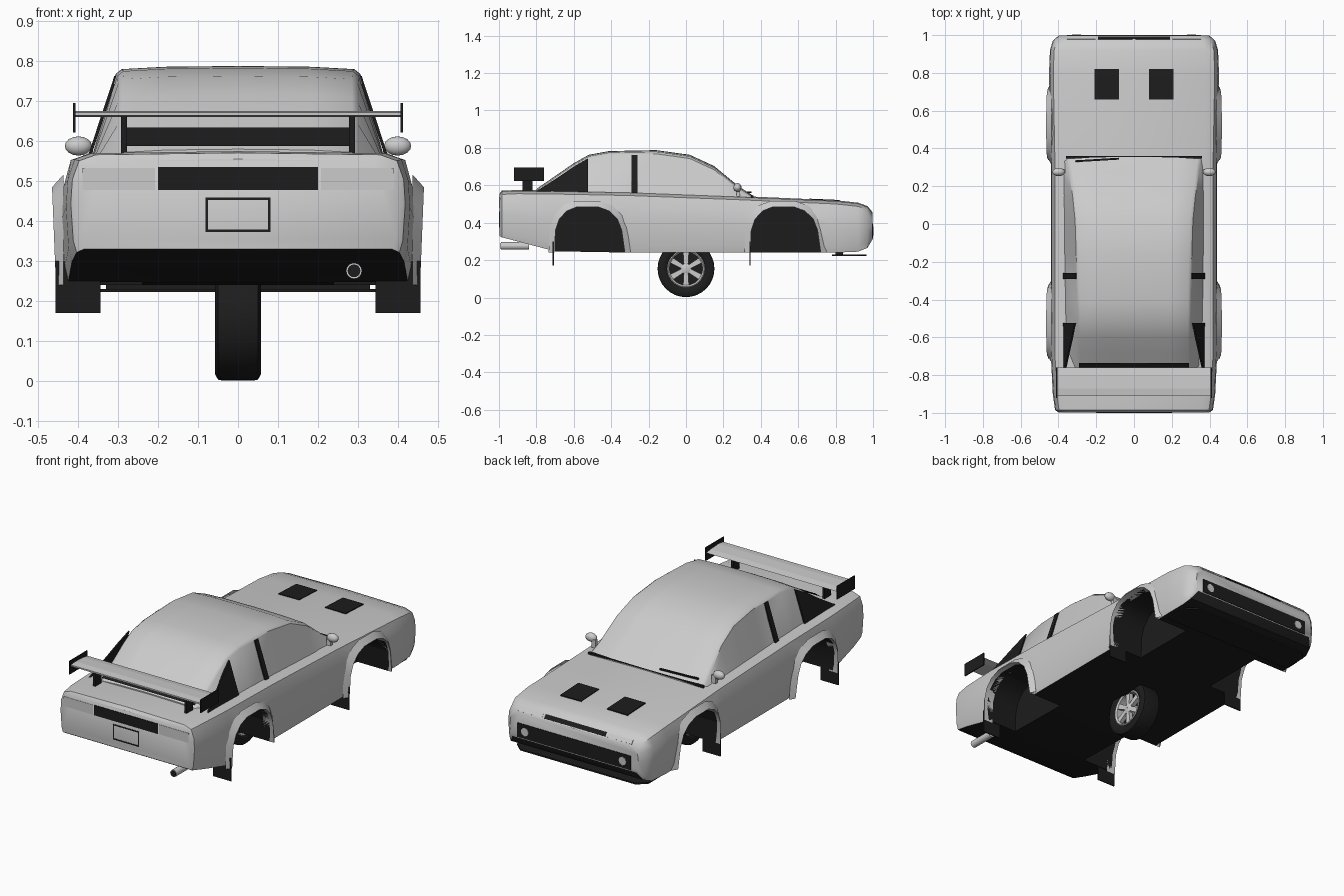
import bpy, bmesh, math
from mathutils import Vector, Matrix

if "Cube" in bpy.data.objects:
    bpy.data.objects.remove(bpy.data.objects["Cube"])

def material(name, v):
    m = bpy.data.materials.new(name)
    m.diffuse_color = (v, v, v, 1)
    m.use_nodes = True
    m.node_tree.nodes["Principled BSDF"].inputs["Base Color"].default_value = m.diffuse_color
    return m

BLACK = material("black_trim", 0.012)
PAINT = material("grey_paint", 0.6)

def mesh(name, verts, faces, mat=None, smooth=None):
    bm = bmesh.new()
    vs = [bm.verts.new(v) for v in verts]
    for f in faces:
        bm.faces.new([vs[i] for i in f])
    bmesh.ops.recalc_face_normals(bm, faces=bm.faces)
    me = bpy.data.meshes.new(name)
    bm.to_mesh(me)
    bm.free()
    ob = bpy.data.objects.new(name, me)
    bpy.context.collection.objects.link(ob)
    if mat:
        me.materials.append(mat)
    if smooth:
        shade(ob, smooth)
    return ob

def shade(ob, deg):
    bpy.ops.object.select_all(action='DESELECT')
    ob.select_set(True)
    bpy.context.view_layer.objects.active = ob
    bpy.ops.object.shade_smooth_by_angle(angle=math.radians(deg))

def box(name, lo, hi, mat=None, rx=0.0, rz=0.0):
    c = (Vector(lo) + Vector(hi)) / 2
    h = (Vector(hi) - Vector(lo)) / 2
    rot = Matrix.Rotation(rz, 3, 'Z') @ Matrix.Rotation(rx, 3, 'X')
    v = [c + rot @ Vector((h.x * a, h.y * b, h.z * d)) for a in (-1, 1) for b in (-1, 1) for d in (-1, 1)]
    return mesh(name, v, [(0, 1, 3, 2), (4, 6, 7, 5), (0, 4, 5, 1), (2, 3, 7, 6), (0, 2, 6, 4), (1, 5, 7, 3)], mat)

def prism(name, pts, axis_pts, mat=None):
    # extrude a closed outline between two placements
    n = len(pts)
    v = [f(p) for f in axis_pts for p in pts]
    faces = [tuple(range(n)), tuple(range(n, 2 * n))]
    faces += [(i, (i + 1) % n, n + (i + 1) % n, n + i) for i in range(n)]
    return mesh(name, v, faces, mat)

def loft(name, rings, mat=None, smooth=35):
    # skin mirrored half sections (x, y, z), first and last point on the centre line
    full = [r + [(-x, y, z) for x, y, z in r[-2:0:-1]] for r in rings]
    n = len(full[0])
    v = [p for r in full for p in r]
    faces = [tuple(range(n)), tuple(range(len(v) - n, len(v)))]
    for k in range(len(full) - 1):
        faces += [(k*n + i, k*n + (i+1) % n, (k+1)*n + (i+1) % n, (k+1)*n + i) for i in range(n)]
    return mesh(name, v, faces, mat, smooth)

def lathe_x(name, prof, centre, n=32, mat=None, closed=True, smooth=35):
    # spin an (x, radius) profile about the x axis
    m = len(prof)
    v = [(centre[0] + x, centre[1] + r * math.cos(2*math.pi*i/n), centre[2] + r * math.sin(2*math.pi*i/n))
         for i in range(n) for x, r in prof]
    faces = [(i*m + j, i*m + (j+1) % m, ((i+1) % n)*m + (j+1) % m, ((i+1) % n)*m + j)
             for i in range(n) for j in range(m if closed else m - 1)]
    return mesh(name, v, faces, mat, smooth)

def cyl_y(name, c, r, y0, y1, n=16, mat=None):
    pts = [(c[0] + r*math.cos(2*math.pi*i/n), c[1] + r*math.sin(2*math.pi*i/n)) for i in range(n)]
    return prism(name, pts, [lambda p: (p[0], y0, p[1]), lambda p: (p[0], y1, p[1])], mat)

# Lower body: sections of (y, half width, top, bottom)
stations = [(-.997, .40, .55, .33), (-.985, .418, .566, .322), (-.9, .43, .57, .30), (-.7, .44, .568, .247),
            (-.3, .44, .56, .24), (.3, .44, .537, .24), (.8, .45, .515, .24), (.92, .445, .502, .245),
            (.97, .43, .484, .265), (.997, .40, .45, .31)]
rings = []
for y, w, t, b in stations:
    h = t - b
    rings.append([(0, y, t + .005), (w*.85, y, t), (w*.95, y, t - .015), (w*.99, y, t - .25*h),
                  (w, y, t - .5*h), (w*.985, y, b + .12*h), (w*.965, y, b), (0, y, b)])
body = loft("body", rings)

# Wheel arches: cut the wells, then add flared lips
arch = [(-.19, .24), (-.186, .36), (-.165, .42), (-.125, .463), (-.07, .485), (.04, .485),
        (.10, .463), (.145, .42), (.168, .36), (.185, .24)]
wells = (-.512, .535)
cutters = []
for yc in wells:
    for s in (-1, 1):
        outline = [(-.19, .1)] + arch + [(.185, .1)]
        cutters.append(prism("arch_cutter", outline, [lambda p: (s*.24, yc + p[0], p[1]),
                                                      lambda p: (s*.6, yc + p[0], p[1])]))
bpy.context.view_layer.objects.active = body
for c in cutters:
    c.hide_render = True
    m = body.modifiers.new("arch", 'BOOLEAN')
    m.operation, m.solver, m.object = 'DIFFERENCE', 'EXACT', c
    bpy.ops.object.modifier_apply(modifier=m.name)
for c in cutters:
    bpy.data.objects.remove(c)
body.data.materials.clear()
body.data.materials.append(PAINT)
body.data.materials.append(BLACK)
for p in body.data.polygons:
    c = p.center
    inside = any(abs(c.y - yc) < .193 for yc in wells) and abs(c.x) < .41 and .245 < c.z < .495
    p.material_index = 1 if (inside or (p.normal.z < -.5 and c.z < .35)) else 0
shade(body, 35)

for yc, label in zip(wells, ("rear", "front")):
    for s in (-1, 1):
        n = len(arch)
        v = [(s*.40, yc + y, z) for y, z in arch]
        v += [(s*(.455 + .01*(z - .24)/.25), yc + y, z) for y, z in arch]
        v += [(s*.436, yc + y*1.17, .24 + (z - .24)*1.13) for y, z in arch]
        mesh(label + "_fender_flare", v, [(k*n + i, k*n + i + 1, k*n + n + i + 1, k*n + n + i)
             for k in range(2) for i in range(n - 1)], None, 40)

# Cabin: sections of (y, top, half width of the roof)
cab = [(.36, .535, .36), (.28, .588, .345), (.15, .695, .325), (.02, .755, .312), (-.16, .78, .306),
       (-.41, .775, .302), (-.52, .755, .30), (-.60, .71, .30), (-.68, .655, .30), (-.80, .572, .30)]
loft("cabin", [[(0, y, t + .008), (w*.6, y, t + .006), (w*.95, y, t), (w, y, t - .012),
                (.378, y, .515), (0, y, .515)] for y, t, w in cab])

# Black sail panels and door pillars lying on the sloped cabin sides
def side_panel(name, pts, s):
    x = lambda z: .386 - (z - .53) * .33
    prism(name, pts, [lambda p: (s*x(p[1]), p[0], p[1]), lambda p: (s*(x(p[1]) - .008), p[0], p[1])], BLACK)
for s in (-1, 1):
    side_panel("rear_quarter_sail", [(-.525, .56), (-.525, .743), (-.60, .70), (-.68, .645), (-.80, .568)], s)
    side_panel("door_pillar", [(-.292, .55), (-.292, .763), (-.26, .763), (-.26, .55)], s)
mesh("rear_window_base", [(-.29, -.735, .634), (.29, -.735, .634), (.29, -.80, .588), (-.29, -.80, .588)],
     [(0, 1, 2, 3)], BLACK)

# Hood details, cowl and wiper
for s in (-1, 1):
    box("hood_vent", (s*.145 - .065, .66, .516), (s*.145 + .065, .82, .525), BLACK, rx=-.044)
box("windshield_cowl", (-.36, .347, .535), (.36, .36, .546), BLACK)
box("wiper", (-.31, .334, .56), (-.08, .344, .568), BLACK, rz=.06)

# Mirrors
for s in (-1, 1):
    bpy.ops.mesh.primitive_uv_sphere_add(segments=12, ring_count=8, radius=1, location=(s*.399, .275, .588))
    mir = bpy.context.object
    mir.name = "side_mirror"
    mir.scale = (.034, .022, .024)
    shade(mir, 40)
    box("mirror_stem", (s*.375 - .012, .27, .54), (s*.375 + .012, .29, .585))

# Nose: grille, fog lights, headlight slot, splitter
box("front_grille", (-.355, .99, .315), (.355, 1.0, .395), BLACK)
box("hood_slot", (-.19, .981, .455), (.19, .987, .48), BLACK, rx=.65)
for s in (-1, 1):
    cyl_y("fog_light", (s*.305, .355), .024, .99, 1.003, 8)
    box("front_marker_light", (s*.28 - .075, .980, .455), (s*.28 + .075, .986, .478), None, rx=.65)
prism("front_splitter", [(-.41, .78), (-.41, .92), (-.36, .965), (.36, .965), (.41, .92), (.41, .78)],
      [lambda p: (p[0], p[1], .223), lambda p: (p[0], p[1], .231)], BLACK)
box("splitter_mount", (-.33, .80, .228), (.33, .84, .25), BLACK)

# Tail: light bar, lamps, plate frame, exhaust
box("tail_panel", (-.2, -1.0, .478), (.2, -.99, .535), BLACK)
for s in (-1, 1):
    box("tail_lamp", (s*.298 - .091, -.999, .478), (s*.298 + .091, -.99, .533))
    box("plate_frame_side", (s*.078 - .003, -1.0, .373), (s*.078 + .003, -.99, .459), BLACK)
for z in (.376, .456):
    box("plate_frame_bar", (-.08, -1.0, z - .003), (.08, -.99, z + .003), BLACK)
cyl_y("exhaust_pipe", (.29, .276), .02, -.99, -.84)
cyl_y("exhaust_mouth", (.29, .276), .016, -.992, -.985, 16, BLACK)

# Rear wing
prism("wing_blade", [(-.91, .672), (-.87, .676), (-.80, .673), (-.76, .666), (-.80, .660), (-.91, .664)],
      [lambda p: (-.408, p[0], p[1]), lambda p: (.408, p[0], p[1])])
for s in (-1, 1):
    box("wing_end_plate", (s*.409 - .003, -.92, .622), (s*.409 + .003, -.76, .696), BLACK)
    box("wing_strut", (s*.285 - .007, -.875, .56), (s*.285 + .007, -.82, .666), BLACK)

# Mud flaps behind each wheel well
for s in (-1, 1):
    for y in (-.71, .342):
        box("mud_flap", (s*.4 - .056, y - .003, .17), (s*.4 + .056, y + .003, .30), BLACK)

# Wheel standing under the middle of the car
C = (0, 0, .154)
lathe_x("tyre", [(-.046, .1), (-.056, .112), (-.058, .135), (-.05, .15), (-.04, .152), (.04, .152),
                 (.05, .15), (.058, .135), (.056, .112), (.046, .1)], C, mat=BLACK)
lathe_x("rim", [(-.047, .101), (.05, .101), (.053, .096), (.045, .088), (-.047, .09)], C)
lathe_x("rim_back", [(0, .095), (0, .001)], C, mat=BLACK, closed=False)
lathe_x("hub", [(0, .03), (.042, .028), (.047, .018), (.047, .001)], C, 16, closed=False)
for i in range(6):
    a = math.radians(60 * i + 30)
    turn = lambda x, u, r: (x, r*math.cos(a) - u*math.sin(a), C[2] + r*math.sin(a) + u*math.cos(a))
    prism("spoke", [(-.011, .015), (.011, .015), (.016, .094), (-.016, .094)],
          [lambda p: turn(.02, *p), lambda p: turn(.044, *p)])
